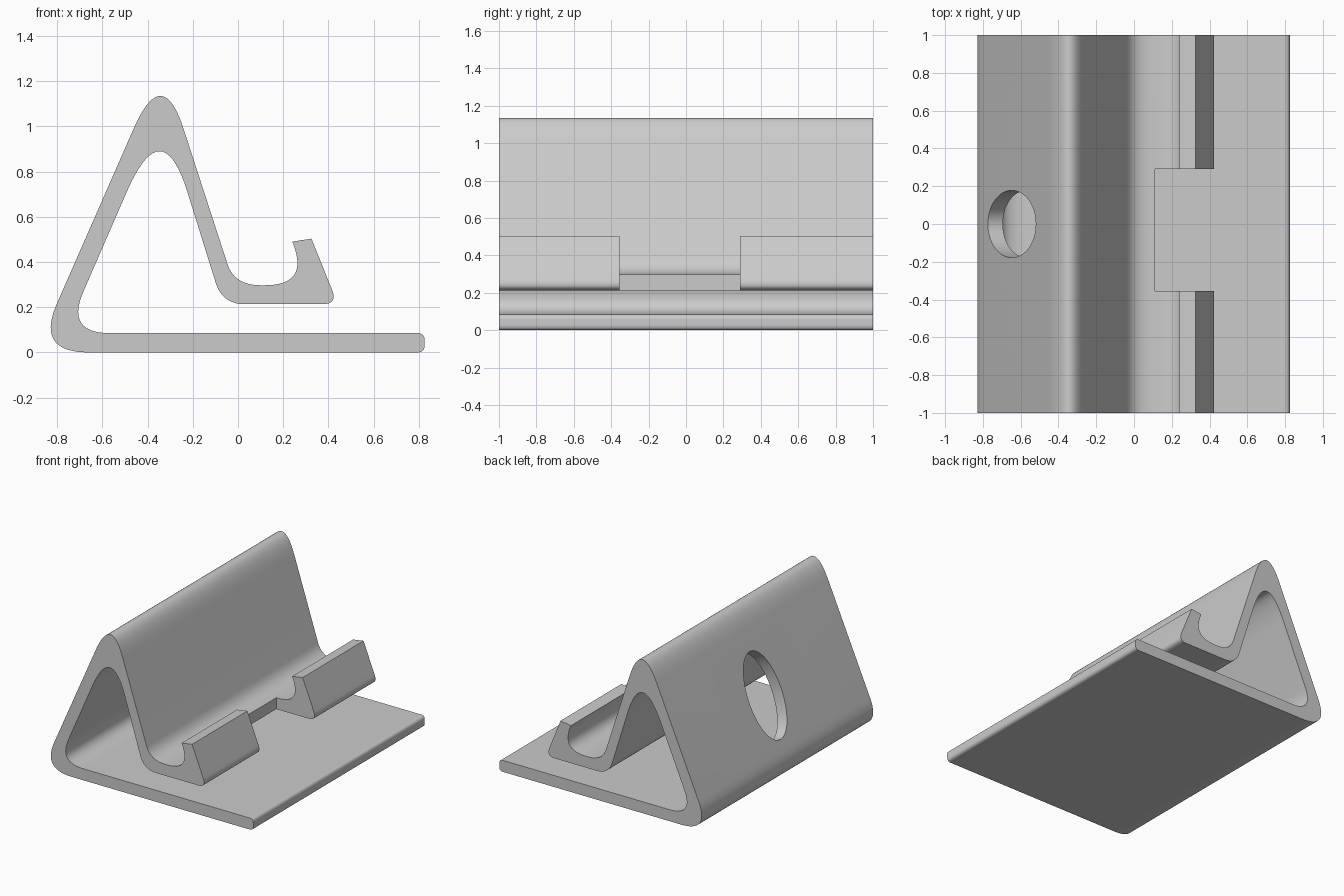
import bpy, bmesh, math
from mathutils import Vector

cube = bpy.data.objects.get("Cube")
if cube:
    bpy.data.objects.remove(cube, do_unlink=True)

grey = bpy.data.materials.new("light_grey")
grey.use_nodes = True
colour = (0.6, 0.6, 0.6, 1)
grey.diffuse_color = colour
grey.node_tree.nodes["Principled BSDF"].inputs["Base Color"].default_value = colour

# Side profile: corner x, corner z, trim before, trim after (0 = sharp)
CORNERS = [
    (-0.896, 0, 0.236, 0.235),        # heel, outside
    (-0.335, 1.279, 0.315, 0.304),    # ridge, outside
    (-0.016, 0.297, 0.1, 0.115),      # cradle, back
    (0.32, 0.297, 0.2, 0.209),        # cradle, inside the hook
    (0.24, 0.49, 0, 0),               # hook tip
    (0.325, 0.503, 0, 0),
    (0.442, 0.213, 0.07, 0.07),       # hook, outer bottom
    (-0.069, 0.213, 0.1, 0.1),        # cradle, underside
    (-0.336, 1.069, 0.376, 0.39),     # ridge, inside
    (-0.764, 0.085, 0.2, 0.2),        # heel, inside
    (0.825, 0.085, 0.03, 0.03),       # base plate, front edge
    (0.825, 0, 0.03, 0.03),
]


def rounded_profile(corners, steps=18):
    """Replace each corner by a quadratic curve between its trim points."""
    points = []
    for i, (x, z, before, after) in enumerate(corners):
        c = Vector((x, z))
        if not before:
            points.append(c)
            continue
        prev = Vector(corners[i - 1][:2])
        following = Vector(corners[(i + 1) % len(corners)][:2])
        a = c + (prev - c).normalized() * before
        b = c + (following - c).normalized() * after
        for k in range(steps + 1):
            t = k / steps
            points.append(a * (1 - t) ** 2 + c * 2 * t * (1 - t) + b * t ** 2)
    return points


def new_object(name, bm):
    bmesh.ops.remove_doubles(bm, verts=bm.verts, dist=0.002)
    bmesh.ops.recalc_face_normals(bm, faces=bm.faces)
    mesh = bpy.data.meshes.new(name)
    bm.to_mesh(mesh)
    bm.free()
    mesh.materials.append(grey)
    obj = bpy.data.objects.new(name, mesh)
    bpy.context.collection.objects.link(obj)
    return obj


# Stand body: the profile extruded along its width
bm = bmesh.new()
face = bm.faces.new([bm.verts.new((p.x, -1, p.y)) for p in rounded_profile(CORNERS)])
side = bmesh.ops.extrude_face_region(bm, geom=[face], use_keep_orig=True)
bmesh.ops.translate(bm, vec=(0, 2, 0),
                    verts=[v for v in side["geom"] if isinstance(v, bmesh.types.BMVert)])
stand = new_object("phone_stand", bm)

# Cutter: gap in the middle of the hook
bm = bmesh.new()
bmesh.ops.create_cube(bm, size=1)
notch = new_object("hook_gap_cutter", bm)
notch.scale = (0.5, 0.645, 0.5)
notch.location = (0.36, -0.0325, 0.4)

# Cutter: oval hole square to the sloping back wall
bm = bmesh.new()
bmesh.ops.create_cone(bm, cap_ends=True, segments=64, radius1=1, radius2=1, depth=1)
hole = new_object("cable_hole_cutter", bm)
hole.scale = (0.316, 0.178, 0.3)
hole.rotation_euler.y = math.pi / 2 + math.atan(1 / 2.29)
hole.location = (-0.61, 0, 0.552)

bpy.ops.object.select_all(action="DESELECT")
stand.select_set(True)
bpy.context.view_layer.objects.active = stand
for cutter in (notch, hole):
    cutter.hide_render = True
    mod = stand.modifiers.new(cutter.name, "BOOLEAN")
    mod.operation = "DIFFERENCE"
    mod.solver = "EXACT"
    mod.object = cutter
    bpy.ops.object.modifier_apply(modifier=mod.name)
    bpy.data.objects.remove(cutter, do_unlink=True)

bpy.ops.object.shade_smooth_by_angle(angle=math.radians(30))
